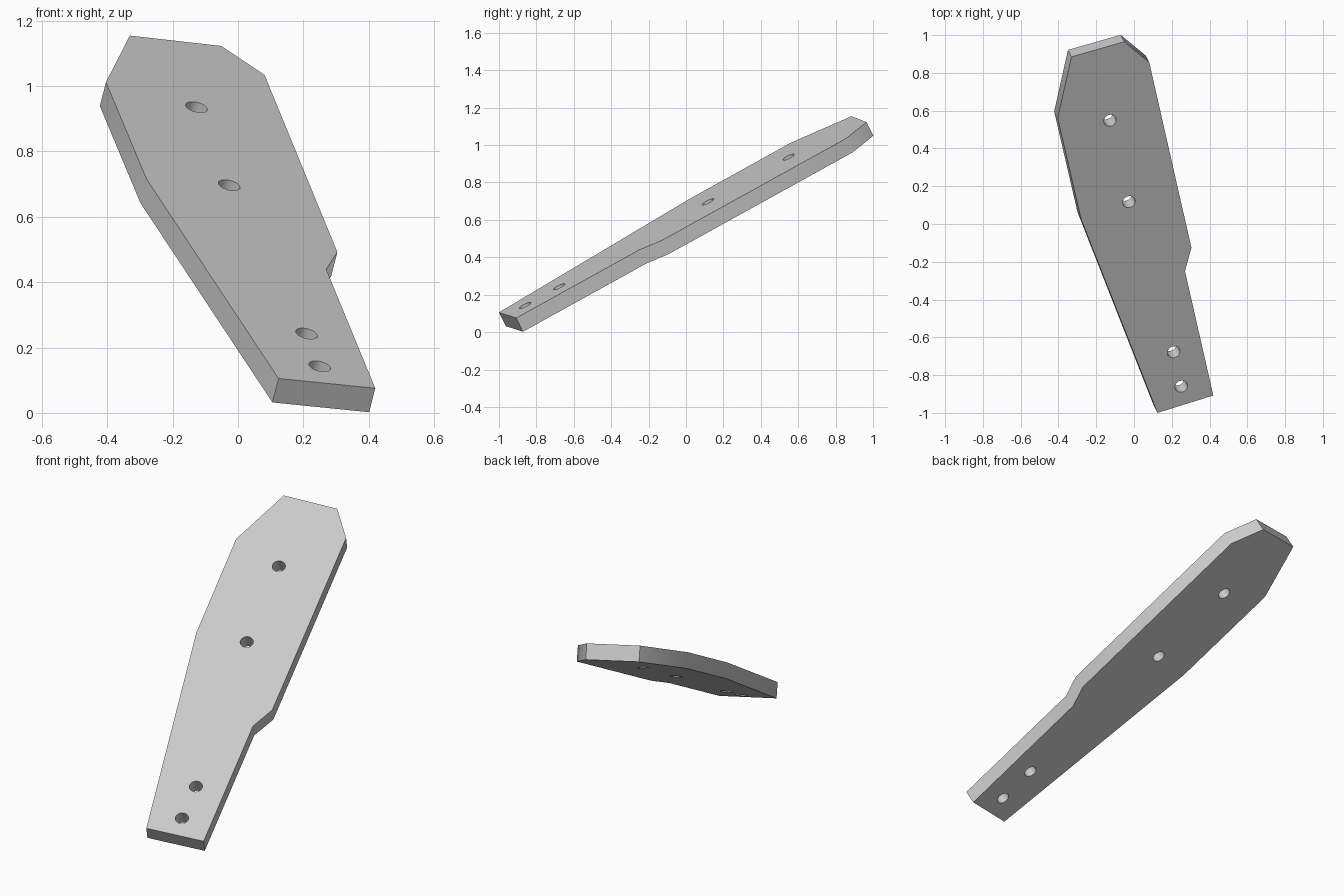
import bpy, bmesh, math
from mathutils import Vector

if "Cube" in bpy.data.objects:
    bpy.data.objects.remove(bpy.data.objects["Cube"])

# Tilted plane of the upper face
SLOPE_X, SLOPE_Y, LEVEL = -0.255, 0.495, 0.632
THICKNESS = 0.084
HOLE_RADIUS = 0.034
normal = Vector((-SLOPE_X, -SLOPE_Y, 1)).normalized()


def on_plane(x, y):
    return Vector((x, y, SLOPE_X * x + SLOPE_Y * y + LEVEL))


outline = [(0.124, -1.0), (0.42, -0.908), (0.27, -0.25), (0.304, -0.126),
           (0.081, 0.855), (-0.052, 0.965), (-0.331, 0.885),
           (-0.404, 0.56), (-0.28, 0.025)]
holes = [(-0.127, 0.548), (-0.027, 0.117), (0.21, -0.678), (0.25, -0.86)]

# Plate: outline extruded through its thickness
bm = bmesh.new()
top = bm.faces.new([bm.verts.new(on_plane(*p)) for p in outline])
ext = bmesh.ops.extrude_face_region(bm, geom=[top], use_keep_orig=True)
lower = [v for v in ext["geom"] if isinstance(v, bmesh.types.BMVert)]
bmesh.ops.translate(bm, verts=lower, vec=-normal * THICKNESS)
bmesh.ops.recalc_face_normals(bm, faces=bm.faces)
mesh = bpy.data.meshes.new("plate")
bm.to_mesh(mesh)
bm.free()
plate = bpy.data.objects.new("plate", mesh)
bpy.context.collection.objects.link(plate)

grey = bpy.data.materials.new("light grey")
grey.use_nodes = True
colour = (0.6, 0.6, 0.6, 1)
grey.diffuse_color = colour
grey.node_tree.nodes["Principled BSDF"].inputs["Base Color"].default_value = colour
mesh.materials.append(grey)

# Bolt holes drilled square to the plate
rotation = normal.to_track_quat("Z", "Y").to_euler()
cutters = []
for p in holes:
    bpy.ops.mesh.primitive_cylinder_add(
        vertices=32, radius=HOLE_RADIUS, depth=THICKNESS * 3,
        location=on_plane(*p) - normal * THICKNESS / 2, rotation=rotation)
    cutter = bpy.context.object
    cutter.name = "hole_cutter"
    cutter.hide_render = True
    cutter.data.materials.append(grey)
    cutters.append(cutter)
    cut = plate.modifiers.new("bolt_hole", "BOOLEAN")
    cut.operation = "DIFFERENCE"
    cut.solver = "EXACT"
    cut.object = cutter

bpy.ops.object.select_all(action="DESELECT")
plate.select_set(True)
bpy.context.view_layer.objects.active = plate
for name in [m.name for m in plate.modifiers]:
    bpy.ops.object.modifier_apply(modifier=name)
for cutter in cutters:
    bpy.data.objects.remove(cutter)

# Soft shading along the gentle corners, crisp rims
bpy.ops.object.shade_smooth_by_angle(angle=math.radians(40))
